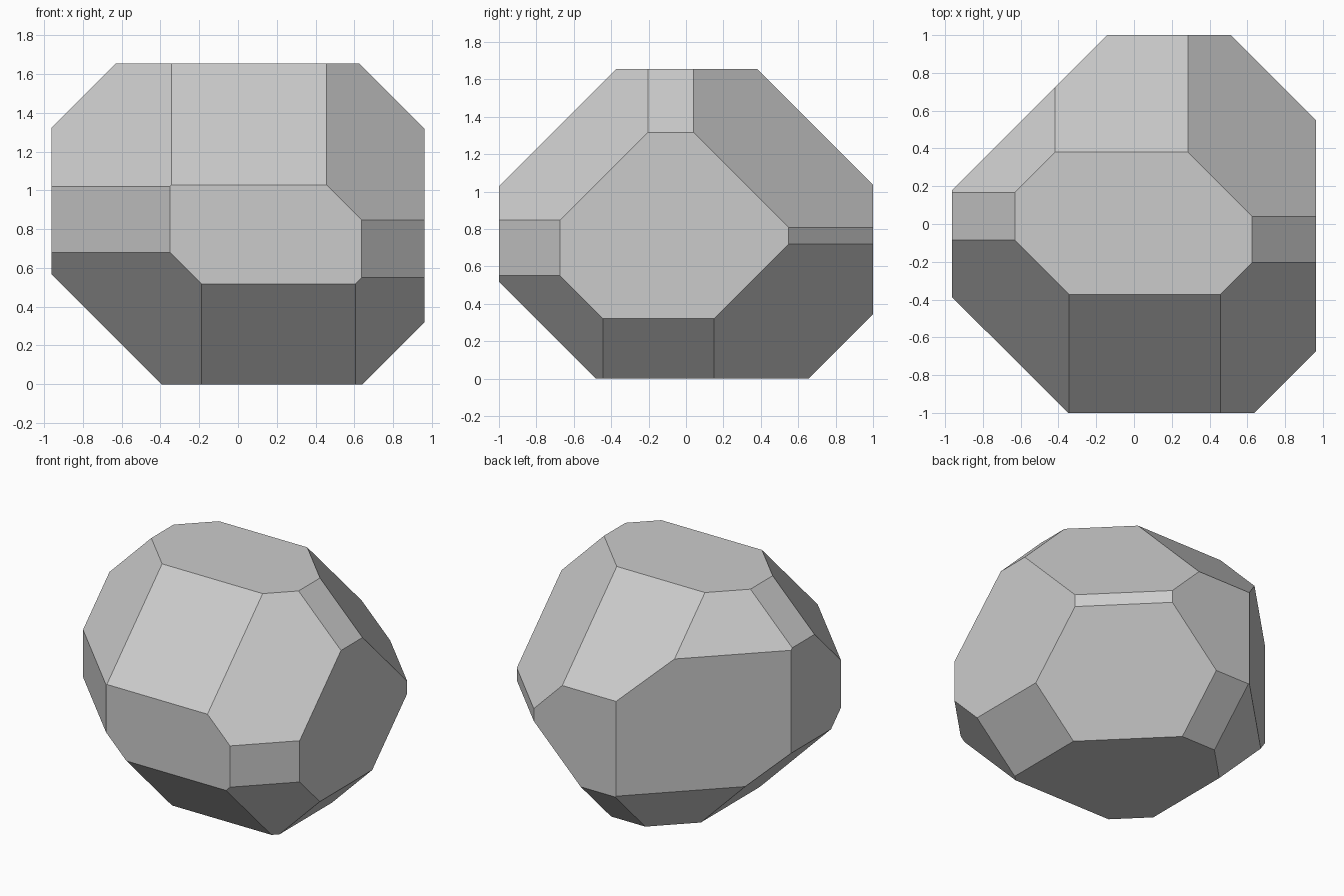
import bpy, bmesh
from mathutils import Vector

if "Cube" in bpy.data.objects:
    bpy.data.objects.remove(bpy.data.objects["Cube"])

# block bounds
HX, HY, H = 0.963, 1.0, 1.655

# bevel planes: direction -> reach (direction . point = reach)
edge_cuts = {
    (0, -1, 1): 2.027, (0, 1, 1): 2.035, (0, -1, -1): 0.482, (0, 1, -1): 0.655,
    (-1, 0, 1): 2.285, (1, 0, 1): 2.28, (-1, 0, -1): 0.395, (1, 0, -1): 0.642,
    (-1, -1, 0): 1.35, (1, -1, 0): 1.637, (-1, 1, 0): 1.143, (1, 1, 0): 1.512,
}
corner_cuts = {
    (-1, -1, 1): 2.371, (1, -1, 1): 2.484, (-1, 1, 1): 2.452, (1, 1, 1): 2.32,
    (-1, -1, -1): 0.67, (1, -1, -1): 1.087, (-1, 1, -1): 0.79, (1, 1, -1): 0.793,
}


def slice_off(bm, direction, reach):
    """Cut away everything beyond the plane and cap the opening."""
    n = Vector(direction)
    cut = bmesh.ops.bisect_plane(
        bm, geom=bm.verts[:] + bm.edges[:] + bm.faces[:], dist=1e-6,
        plane_co=n * reach / n.length_squared, plane_no=n, clear_outer=True)
    rim = [e for e in cut["geom_cut"] if isinstance(e, bmesh.types.BMEdge) and e.is_boundary]
    if rim:
        bmesh.ops.edgeloop_fill(bm, edges=rim)


# faceted stone: a block with every edge and corner sliced flat
bm = bmesh.new()
bmesh.ops.create_cube(bm, size=1)
bmesh.ops.scale(bm, vec=(2 * HX, 2 * HY, H), verts=bm.verts)
bmesh.ops.translate(bm, vec=(0, 0, H / 2), verts=bm.verts)
for cuts in (edge_cuts, corner_cuts):
    for direction, reach in cuts.items():
        slice_off(bm, direction, reach)
bmesh.ops.recalc_face_normals(bm, faces=bm.faces)

mesh = bpy.data.meshes.new("faceted_rock")
bm.to_mesh(mesh)
bm.free()
rock = bpy.data.objects.new("faceted_rock", mesh)
bpy.context.collection.objects.link(rock)
